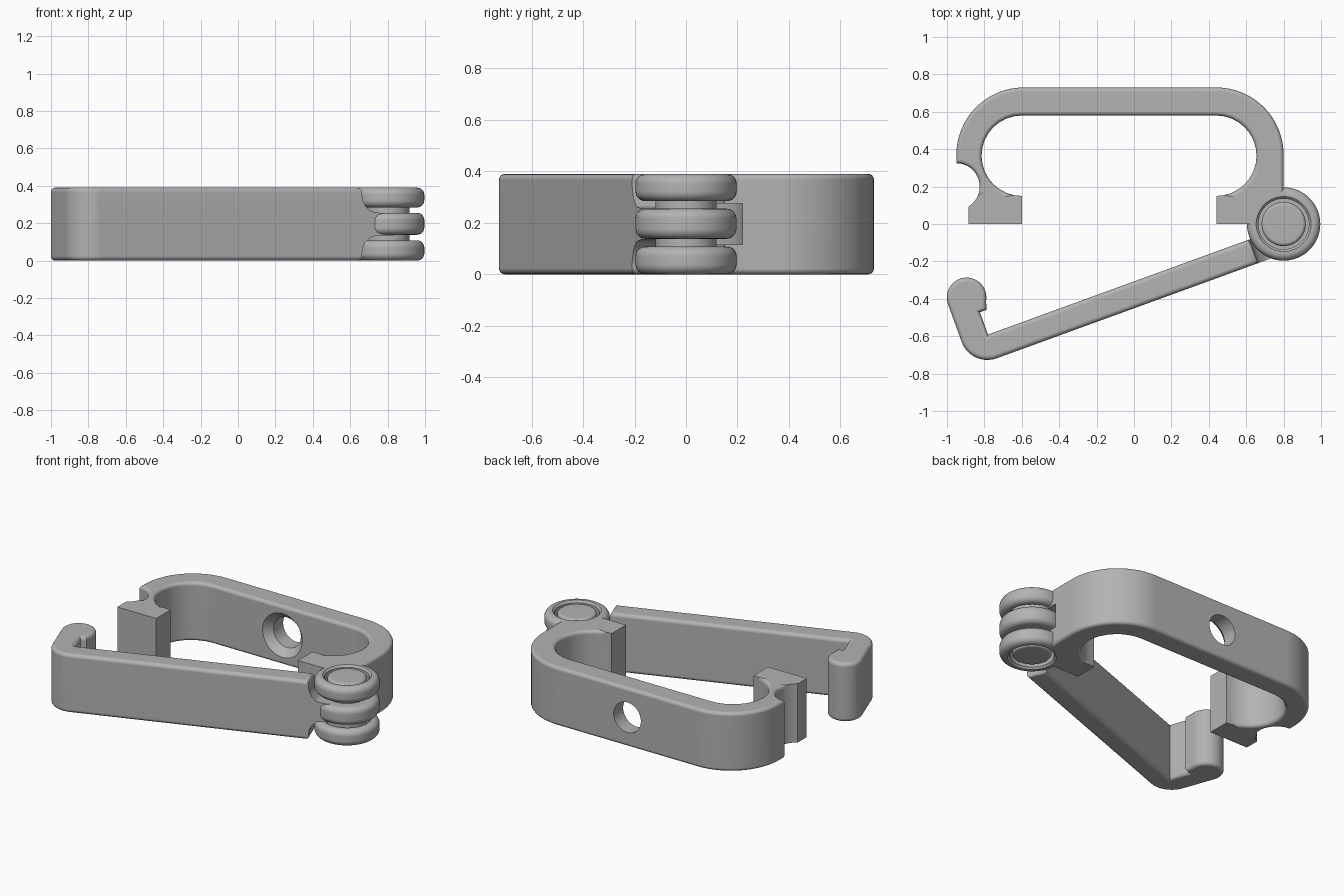
import bpy, bmesh
from math import sin, cos, radians, pi

if "Cube" in bpy.data.objects:
    bpy.data.objects.remove(bpy.data.objects["Cube"])

HEIGHT = 0.39
MID = HEIGHT / 2
PIVOT = (0.8, 0, 0)
OPEN_ANGLE = radians(20)

grey = bpy.data.materials.new("plain grey")
grey.use_nodes = True
COLOUR = (0.45, 0.45, 0.45, 1)
grey.diffuse_color = COLOUR
grey.node_tree.nodes["Principled BSDF"].inputs["Base Color"].default_value = COLOUR


def arc(cx, cy, r, start, end, steps=16):
    angles = [radians(start + (end - start) * i / steps) for i in range(steps + 1)]
    return [(cx + r * cos(a), cy + r * sin(a)) for a in angles]


def make_object(name, bm, location=(0, 0, 0), rotation=(0, 0, 0)):
    bmesh.ops.recalc_face_normals(bm, faces=bm.faces)
    mesh = bpy.data.meshes.new(name)
    bm.to_mesh(mesh)
    bm.free()
    mesh.materials.append(grey)
    obj = bpy.data.objects.new(name, mesh)
    obj.location, obj.rotation_euler = location, rotation
    bpy.context.collection.objects.link(obj)
    return obj


def prism(name, outline, low, high, bevel=0.0, keep_sharp=None, **place):
    """Extrude an outline upwards and round its upper and lower rims."""
    bm = bmesh.new()
    base = bm.faces.new([bm.verts.new((x, y, low)) for x, y in outline])
    top = bmesh.ops.extrude_face_region(bm, geom=[base], use_keep_orig=True)
    for v in top["geom"]:
        if isinstance(v, bmesh.types.BMVert):
            v.co.z = high
    bmesh.ops.recalc_face_normals(bm, faces=bm.faces)
    if bevel:
        rims = [e for e in bm.edges if abs(e.verts[0].co.z - e.verts[1].co.z) < 1e-5
                and not (keep_sharp and all(keep_sharp(v.co) for v in e.verts))]
        bmesh.ops.bevel(bm, geom=rims, offset=bevel, segments=4, profile=0.5,
                        affect='EDGES', clamp_overlap=False)
    return make_object(name, bm, **place)


def lathe(name, profile, closed=False, **place):
    """Spin a profile of (radius, height) points around the z axis."""
    bm = bmesh.new()
    verts = [bm.verts.new((r, 0, z)) for r, z in profile]
    pairs = list(zip(verts, verts[1:])) + ([(verts[-1], verts[0])] if closed else [])
    edges = [bm.edges.new(p) for p in pairs]
    bmesh.ops.spin(bm, geom=verts + edges, cent=(0, 0, 0), axis=(0, 0, 1),
                   angle=2 * pi, steps=64)
    bmesh.ops.remove_doubles(bm, verts=bm.verts, dist=1e-5)
    return make_object(name, bm, **place)


def cut(obj, cutter):
    mod = obj.modifiers.new("cut", 'BOOLEAN')
    mod.operation, mod.solver, mod.object = 'DIFFERENCE', 'EXACT', cutter
    bpy.context.view_layer.objects.active = obj
    bpy.ops.object.modifier_apply(modifier=mod.name)
    bpy.data.objects.remove(cutter)


# Fixed C-shaped body with the latch notch on its left arm
outer = arc(0.44, 0.37, 0.36, 0, 90) + arc(-0.59, 0.37, 0.36, 90, 180)
notch = arc(-0.95, 0.2, 0.125, 90, -58.7)
inner = arc(-0.6, 0.365, 0.215, 270, 90) + arc(0.44, 0.365, 0.215, 90, -90)
body_outline = (outer + notch + [(-0.885, 0), (-0.6, 0)] + inner
                + [(0.44, 0), (0.8, 0)])
body = prism("body", body_outline, 0, HEIGHT, bevel=0.022,
             keep_sharp=lambda p: p.y < 0.16 and abs(p.x) < 0.9)

# Clearance for the pin and the middle knuckle
cut(body, lathe("hinge_cutter", [(0, -0.1), (0.15, -0.1), (0.15, 0.115), (0.22, 0.115),
                                 (0.22, 0.275), (0.15, 0.275), (0.15, 0.5), (0, 0.5)],
                location=PIVOT))
# Countersunk screw hole through the back bar
cut(body, lathe("screw_hole_cutter", [(0, 0.5), (0.15, 0.5), (0.15, 0.575), (0.1, 0.63),
                                      (0.1, 0.9), (0, 0.9)],
                location=(-0.08, 0, MID), rotation=(-pi / 2, 0, 0)))


# Hinge knuckles and pin
def knuckle(name, low, high, hole):
    r, edge, lip = 0.196, 0.038, 0.012
    profile = (arc(r - edge, low + edge, edge, -90, 0, 6)
               + arc(r - edge, high - edge, edge, 0, 90, 6)
               + [(hole + lip, high), (hole, high - lip),
                  (hole, low + lip), (hole + lip, low)])
    lathe(name, profile, closed=True, location=PIVOT)


knuckle("lower_knuckle", 0, 0.108, 0.135)
knuckle("middle_knuckle", 0.138, 0.255, 0.1)
knuckle("upper_knuckle", 0.284, HEIGHT, 0.135)
lathe("hinge_pin", [(0, 0.012)] + arc(0.1, 0.03, 0.018, -90, 0, 4)
      + arc(0.1, 0.367, 0.018, 0, 90, 4) + [(0, 0.385)], location=PIVOT)

# Swinging gate with its hooked end, laid out around the pivot
gate_place = dict(location=PIVOT, rotation=(0, 0, OPEN_ANGLE))
hook = arc(-1.727, 0.211, 0.106, 180, -30, 20) + [(-1.65, 0.112), (-1.687, 0.112)]
corner = arc(-1.688, -0.005, 0.145, 270, 180, 10)
gate_outline = corner + hook + [(-1.687, -0.015), (-0.2, -0.015), (-0.2, -0.15)]
prism("gate", gate_outline, 0, HEIGHT, bevel=0.024, **gate_place)

# Tongue that flares from the middle knuckle into the gate
flare = [(-0.22, 0.155), (-0.2, 0.155), (-0.195, 0.125), (-0.18, 0.095),
         (-0.15, 0.068), (-0.1, 0.06), (-0.02, 0.06)]
tongue_outline = flare + [(u, -h) for u, h in reversed(flare)]
tongue = prism("gate_tongue", tongue_outline, 0.015, 0.15)
tongue.rotation_euler = (pi / 2, 0, OPEN_ANGLE)
tongue.location = (PIVOT[0], 0, MID)

# Smooth shading with crisp edges
for obj in bpy.context.collection.objects:
    if obj.type == 'MESH' and obj.data.materials and obj.data.materials[0] == grey:
        bpy.ops.object.select_all(action='DESELECT')
        obj.select_set(True)
        bpy.context.view_layer.objects.active = obj
        bpy.ops.object.shade_smooth_by_angle(angle=radians(32))
        obj.modifiers.new("even_normals", 'WEIGHTED_NORMAL').keep_sharp = True
